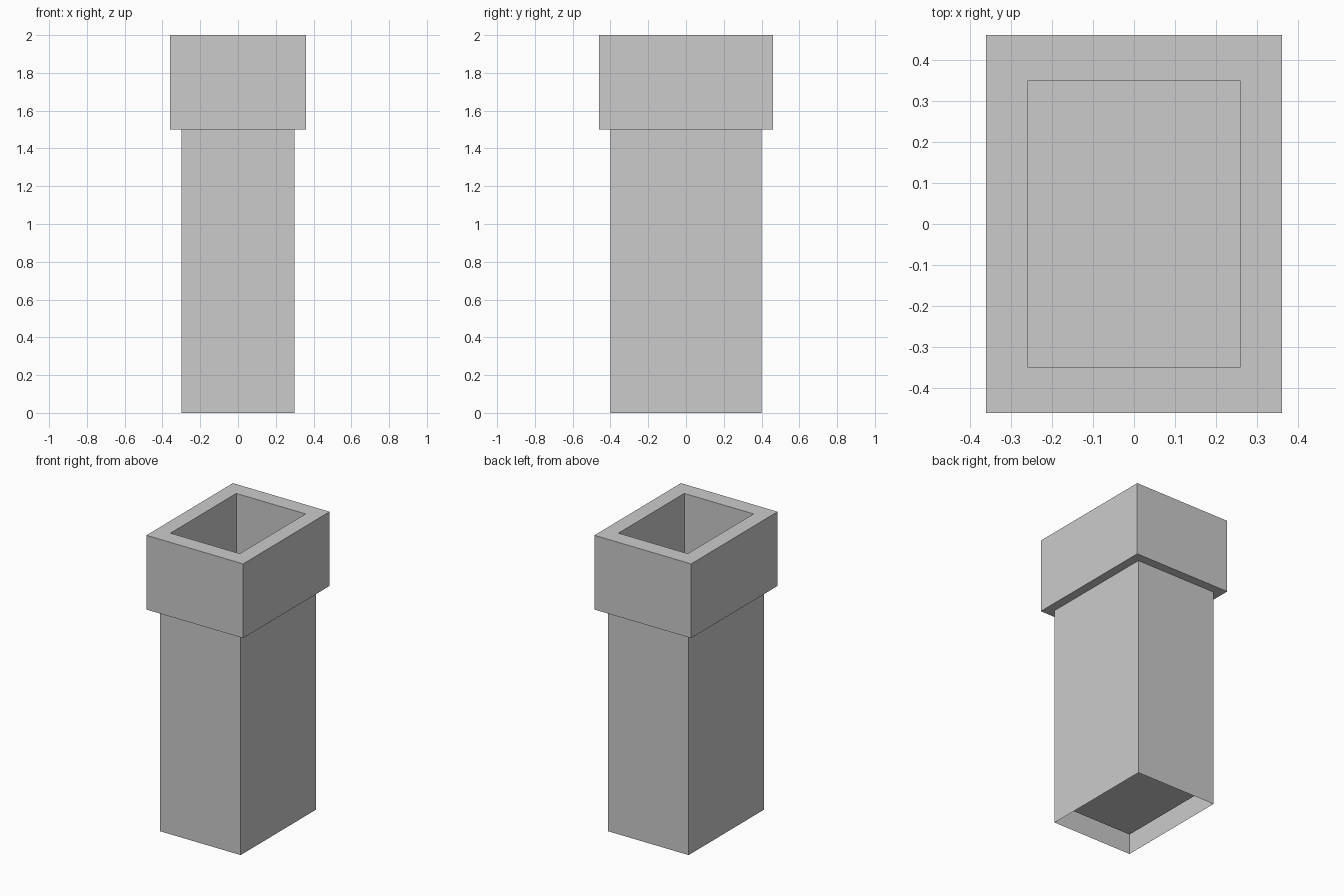
import bpy, bmesh

if "Cube" in bpy.data.objects:
    bpy.data.objects.remove(bpy.data.objects["Cube"])


def ring(bm, hx, hy, z):
    return [bm.verts.new((sx * hx, sy * hy, z))
            for sx, sy in ((-1, -1), (1, -1), (1, 1), (-1, 1))]


# Rectangular profile: hollow shaft, overhanging cap, then the flue shaft inside
profile = [
    (0.30, 0.40, 0.0),     # open bottom edge of shaft
    (0.30, 0.40, 1.5),     # top of shaft
    (0.36, 0.46, 1.5),     # cap underside
    (0.36, 0.46, 2.0),     # cap top
    (0.258, 0.35, 2.0),    # rim of the opening
    (0.258, 0.35, 0.10),   # bottom of the opening
]

bm = bmesh.new()
rings = [ring(bm, *p) for p in profile]
for a, b in zip(rings, rings[1:]):
    for i in range(4):
        j = (i + 1) % 4
        bm.faces.new((a[i], a[j], b[j], b[i]))
# Floor of the opening
bm.faces.new(rings[-1])

mesh = bpy.data.meshes.new("chimney")
bm.to_mesh(mesh)
bm.free()
chimney = bpy.data.objects.new("chimney", mesh)
bpy.context.collection.objects.link(chimney)
